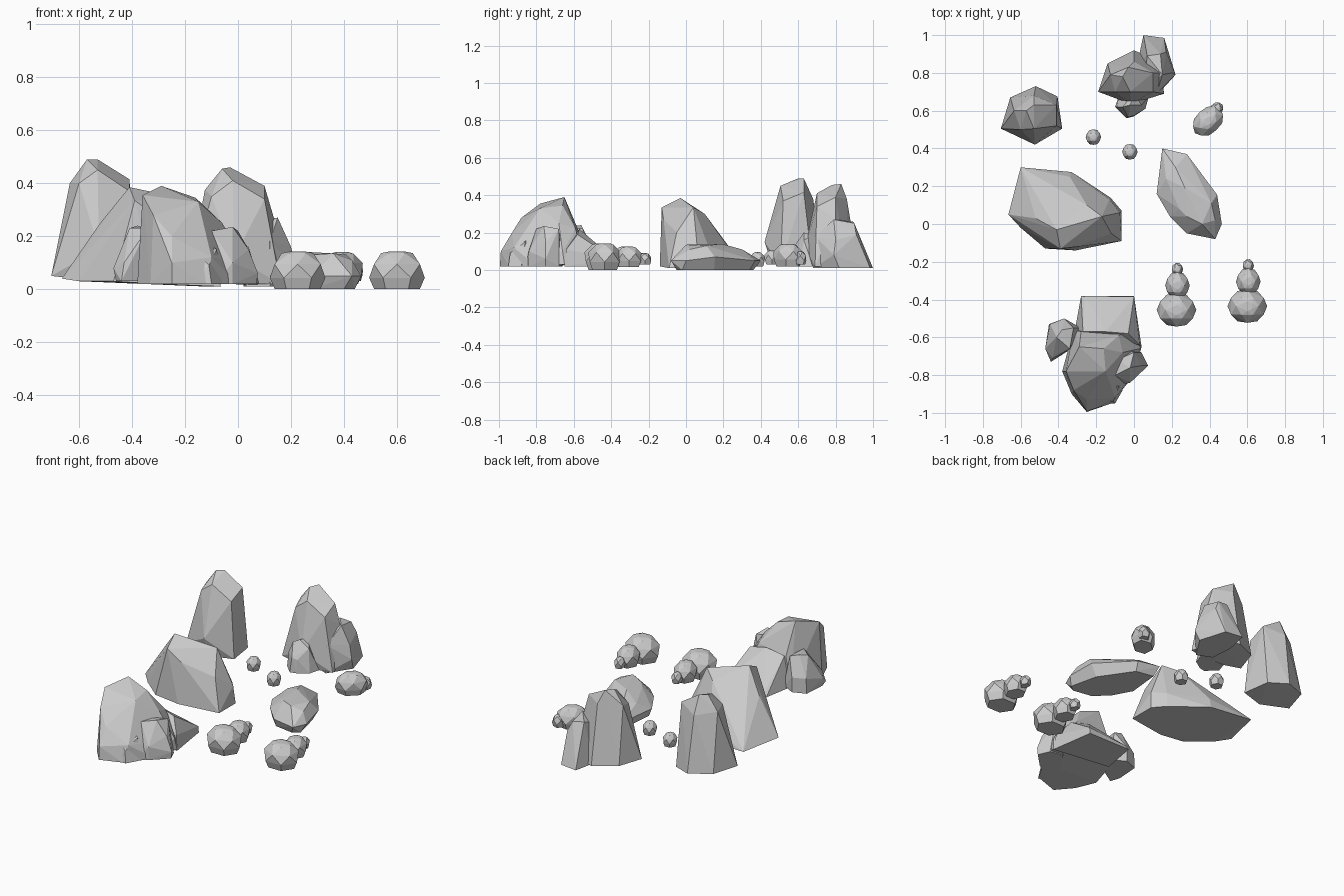
import bpy, bmesh
from math import cos, sin, pi


def hull(name, pts):
    """Flat-faced rock: convex hull of a few corner points."""
    bm = bmesh.new()
    for p in pts:
        bm.verts.new(p)
    res = bmesh.ops.convex_hull(bm, input=bm.verts[:])
    junk = {g for g in res["geom_interior"] + res["geom_unused"]
            if isinstance(g, bmesh.types.BMVert)}
    bmesh.ops.delete(bm, geom=list(junk), context='VERTS')
    bmesh.ops.dissolve_limit(bm, angle_limit=0.03, verts=bm.verts[:], edges=bm.edges[:])
    bmesh.ops.recalc_face_normals(bm, faces=bm.faces[:])
    me = bpy.data.meshes.new(name)
    bm.to_mesh(me)
    bm.free()
    ob = bpy.data.objects.new(name, me)
    bpy.context.collection.objects.link(ob)
    return ob


def rock(name, foot, z0, top):
    """Rock from a ground outline plus upper corners."""
    return hull(name, [(x, y, z0) for x, y in foot] + top)


def lump(name, cx, cy, rx, ry, h, z0=0.0, n=6, rot=0.0):
    """Small faceted stone made of staggered rings, turned by rot."""
    pts = []
    for f, r, o in ((0, .86, 0), (.3, 1.05, 0), (.66, 1.0, .5), (.95, .6, 0), (1, .3, .5)):
        for i in range(n):
            a = 2 * pi * (i + o) / n
            x, y = rx * r * cos(a), ry * r * sin(a)
            pts.append((cx + x * cos(rot) - y * sin(rot),
                        cy + x * sin(rot) + y * cos(rot), z0 + h * f))
    return hull(name, pts)


# tall rock, back left
hull("tall_rock_left", [
    (-.705, .505, .05), (-.655, .67, .05), (-.52, .73, .04), (-.405, .675, .03),
    (-.38, .505, .03), (-.525, .46, .03), (-.525, .42, .15),
    (-.635, .60, .40), (-.60, .50, .40), (-.53, .505, .45), (-.41, .52, .37),
    (-.41, .63, .415), (-.53, .68, .38), (-.57, .60, .49), (-.53, .63, .49)])

# tall rock, back centre, with two companions
hull("tall_rock_centre", [
    (-.19, .70, .03), (-.14, .85, .03), (0, .92, .02), (.13, .86, .01),
    (.16, .69, .02), (-.015, .66, .02), (-.015, .635, .12),
    (-.125, .79, .375), (-.10, .70, .35), (-.02, .70, .41), (.10, .70, .34),
    (.10, .80, .39), (.135, .80, .27), (0, .86, .38), (-.06, .78, .455), (-.03, .83, .46)])
rock("back_companion", [(.02, .86), (.05, 1.0), (.16, .985), (.21, .82), (.12, .68), (.03, .72)], .01,
     [(.22, .79, .08), (.17, .91, .19), (.14, .90, .25), (.15, .79, .27),
      (.07, .89, .26), (.20, .80, .16), (.12, .69, .18), (.05, .72, .2)])
rock("front_companion", [(-.10, .62), (-.04, .56), (.0, .57), (.06, .61), (.08, .68), (-.08, .68)], .02,
     [(-.09, .62, .11), (-.03, .565, .11), (.0, .575, .1), (-.06, .62, .18),
      (-.02, .63, .20), (.04, .63, .16), (0, .69, .19)])

# broad rock, left
hull("broad_rock", [
    (-.665, .05, .04), (-.60, .30, .03), (-.33, .275, .02), (-.125, .14, .01),
    (-.065, .07, .01), (-.065, -.09, .01), (-.31, -.14, .02), (-.47, -.13, .03),
    (-.60, -.02, .03), (-.41, -.03, .385), (-.39, -.13, .335), (-.30, -.12, .27),
    (-.34, .25, .09), (-.25, .10, .30), (-.17, .04, .335), (-.075, .06, .12),
    (-.13, .13, .10), (-.52, .03, .25), (-.12, -.05, .2)])

# low rock, right
rock("low_rock", [(.16, .36), (.27, .34), (.40, .15), (.44, -.02), (.40, -.05), (.28, -.03),
                  (.20, .05), (.14, .16)], 0,
     [(.15, .40, .05), (.28, .37, .05), (.32, .27, .08), (.44, .155, .07), (.465, 0, .05),
      (.43, -.08, .05), (.28, -.05, .05), (.19, .04, .06), (.12, .16, .05),
      (.22, .30, .11), (.27, .19, .14), (.41, .11, .13), (.43, .02, .11), (.36, .00, .135),
      (.24, .08, .12), (.28, .04, .13), (.17, .24, .10)])

# large front rock: main block, sloping apron behind, and side stones
hull("front_rock", [
    (.04, -.65, .03), (.0, -.80, .02), (-.12, -.95, .02), (-.25, -.995, .02),
    (-.33, -.90, .02), (-.38, -.78, .02), (-.32, -.56, .03), (0, -.55, .03),
    (-.25, -.99, .10), (-.25, -.93, .20), (-.32, -.88, .28), (-.36, -.78, .355),
    (-.29, -.65, .39), (-.16, -.66, .345), (-.15, -.78, .33), (-.08, -.59, .22),
    (-.06, -.68, .25), (-.10, -.92, .12), (.03, -.66, .10), (-.28, -.57, .20)])
rock("front_rock_apron", [(-.28, -.38), (0, -.38), (.04, -.65), (-.32, -.60)], .02,
     [(-.26, -.385, .04), (0, -.385, .06), (.03, -.64, .11), (-.03, -.58, .19),
      (-.27, -.57, .20), (-.15, -.57, .22)])
rock("front_side_left", [(-.46, -.67), (-.44, -.73), (-.33, -.66), (-.28, -.55), (-.37, -.50), (-.45, -.53)], .03,
     [(-.47, -.66, .08), (-.445, -.53, .12), (-.37, -.50, .12), (-.41, -.60, .23),
      (-.38, -.56, .24), (-.34, -.66, .23), (-.43, -.71, .1), (-.32, -.55, .22)])
rock("front_side_right", [(-.13, -.80), (-.09, -.86), (-.02, -.84), (.07, -.75), (.04, -.68), (-.04, -.66)], .02,
     [(-.105, -.84, .11), (.075, -.75, .06), (.04, -.75, .15), (-.10, -.80, .22),
      (-.02, -.76, .235), (-.02, -.84, .1), (0, -.68, .22), (-.09, -.72, .22)])
rock("front_side_low", [(-.17, -.95), (-.10, -.95), (-.06, -.88), (-.1, -.8), (-.2, -.8)], .02,
     [(-.11, -.94, .09), (-.16, -.92, .14), (-.08, -.86, .15), (-.17, -.83, .21)])

# two matching clusters of three small stones
for i, (dx, dy) in enumerate(((0, 0), (.375, .02))):
    lump(f"cluster_{i}_large", .225 + dx, -.455 + dy, .1, .088, .143)
    lump(f"cluster_{i}_middle", .23 + dx, -.325 + dy, .062, .07, .11, .015, 6)
    lump(f"cluster_{i}_small", .23 + dx, -.24 + dy, .029, .034, .06, .03, 5)

# small stones at the back right and two pebbles
lump("small_stone", .392, .545, .09, .065, .12, .02, 6, .75)
lump("small_stone_tail", .438, .61, .036, .032, .07, .03, 5, .6)
lump("pebble_left", -.215, .46, .039, .041, .075, .03)
lump("pebble_right", -.022, .382, .039, .041, .075, .02)
